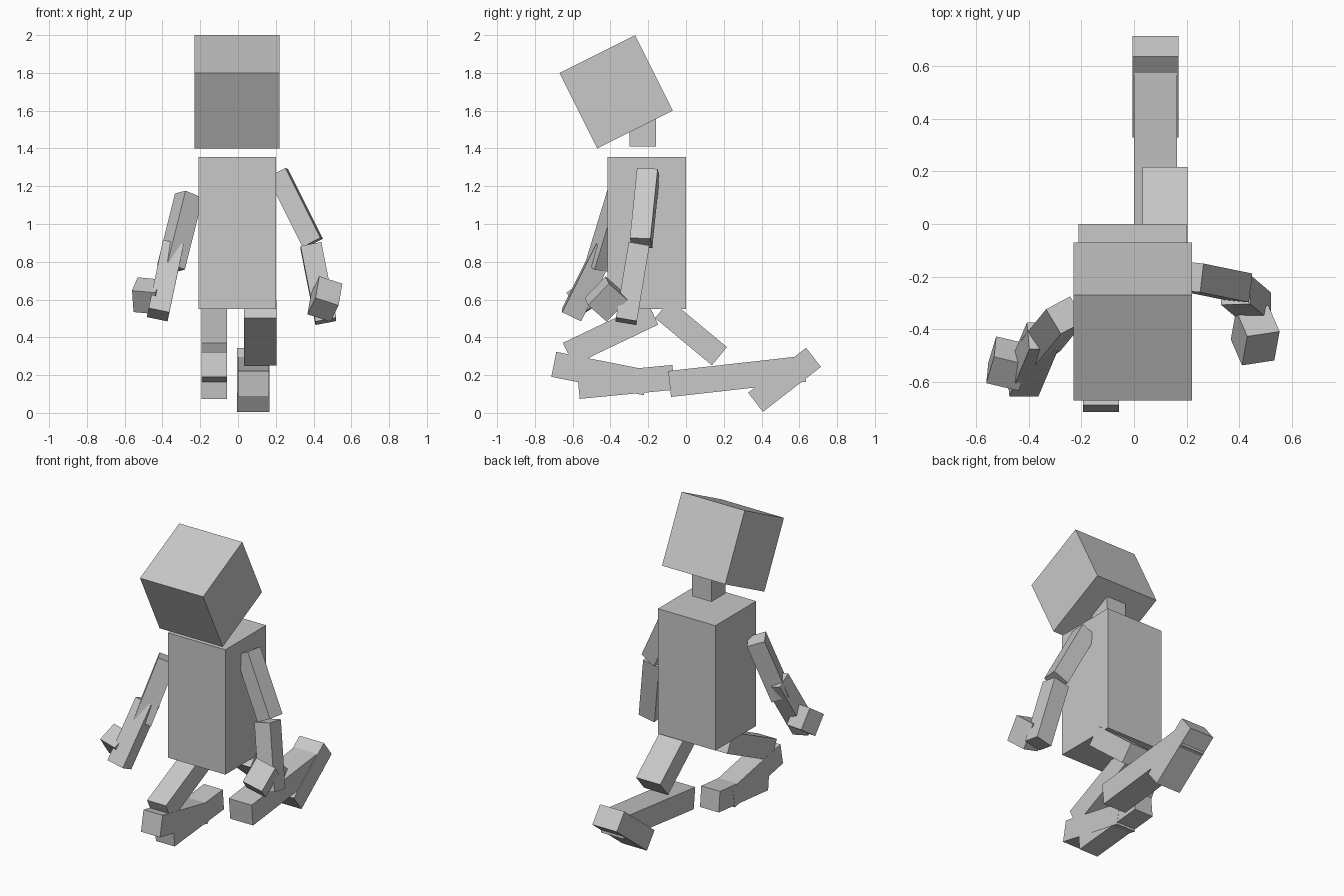
import bpy, bmesh
from mathutils import Vector, Matrix

if "Cube" in bpy.data.objects:
    bpy.data.objects.remove(bpy.data.objects["Cube"], do_unlink=True)

GREY = (0.58, 0.58, 0.58, 1.0)
grey = bpy.data.materials.new("plain grey")
grey.use_nodes = True
grey.diffuse_color = GREY
grey.node_tree.nodes["Principled BSDF"].inputs["Base Color"].default_value = GREY


def bar(name, start, end, width, depth, side=(1, 0, 0)):
    """Square-cut box from start to end; width lies along the side direction."""
    start, end, side = Vector(start), Vector(end), Vector(side)
    axis = end - start
    length = axis.length
    axis.normalize()
    side = (side - axis * side.dot(axis)).normalized()
    third = axis.cross(side)
    turn = Matrix((side, third, axis)).transposed().to_4x4()
    bm = bmesh.new()
    bmesh.ops.create_cube(bm, size=1, matrix=Matrix.Diagonal((width, depth, length, 1)))
    mesh = bpy.data.meshes.new(name)
    bm.to_mesh(mesh)
    bm.free()
    mesh.materials.append(grey)
    obj = bpy.data.objects.new(name, mesh)
    obj.matrix_world = Matrix.Translation((start + end) / 2) @ turn
    bpy.context.collection.objects.link(obj)


def hand(name, centre, reach, side, width, depth):
    centre, reach = Vector(centre), Vector(reach)
    bar(name, centre - reach / 2, centre + reach / 2, width, depth, side)


# Torso, neck and bowed head
bar("torso", (-0.005, -0.207, 0.55), (-0.005, -0.207, 1.355), 0.41, 0.415)
bar("neck", (0, -0.23, 1.41), (0, -0.23, 1.62), 0.14, 0.14)
bar("head", (-0.005, -0.57, 1.60), (-0.005, -0.17, 1.80), 0.45, 0.447)

# Left leg, kneeling back
bar("left_thigh", (0.118, -0.124, 0.55), (0.118, 0.177, 0.30), 0.172, 0.125)
bar("left_shin", (0.082, -0.087, 0.153), (0.082, 0.627, 0.233), 0.163, 0.138)
bar("left_foot", (0.081, 0.368, 0.056), (0.081, 0.675, 0.294), 0.174, 0.128)

# Right leg, folded forward
bar("right_thigh", (-0.125, -0.175, 0.526), (-0.125, -0.624, 0.312), 0.134, 0.13)
bar("right_shin", (-0.125, -0.70, 0.257), (-0.125, -0.21, 0.16), 0.136, 0.135)
bar("right_foot", (-0.125, -0.569, 0.14), (-0.125, -0.066, 0.188), 0.134, 0.132)

# Left arm
bar("left_upper_arm", (0.21, -0.20, 1.27), (0.395, -0.238, 0.90), 0.107, 0.11, (1, -0.1, 0.5))
bar("left_forearm", (0.386, -0.25, 0.885), (0.465, -0.317, 0.485), 0.112, 0.112)
hand("left_hand", (0.46, -0.423, 0.603), (-0.02, -0.11, -0.115), (0.122, 0.023, -0.034), 0.13, 0.138)

# Right arm
bar("right_upper_arm", (-0.26, -0.346, 1.15), (-0.355, -0.462, 0.77), 0.11, 0.11, (0.88, 0.47, -0.36))
bar("right_forearm", (-0.347, -0.425, 0.88), (-0.423, -0.605, 0.52), 0.112, 0.112, (1, 0, -0.2))
hand("right_hand", (-0.48, -0.53, 0.62), (-0.03, -0.10, -0.07), (0.122, -0.027, -0.01), 0.128, 0.138)
